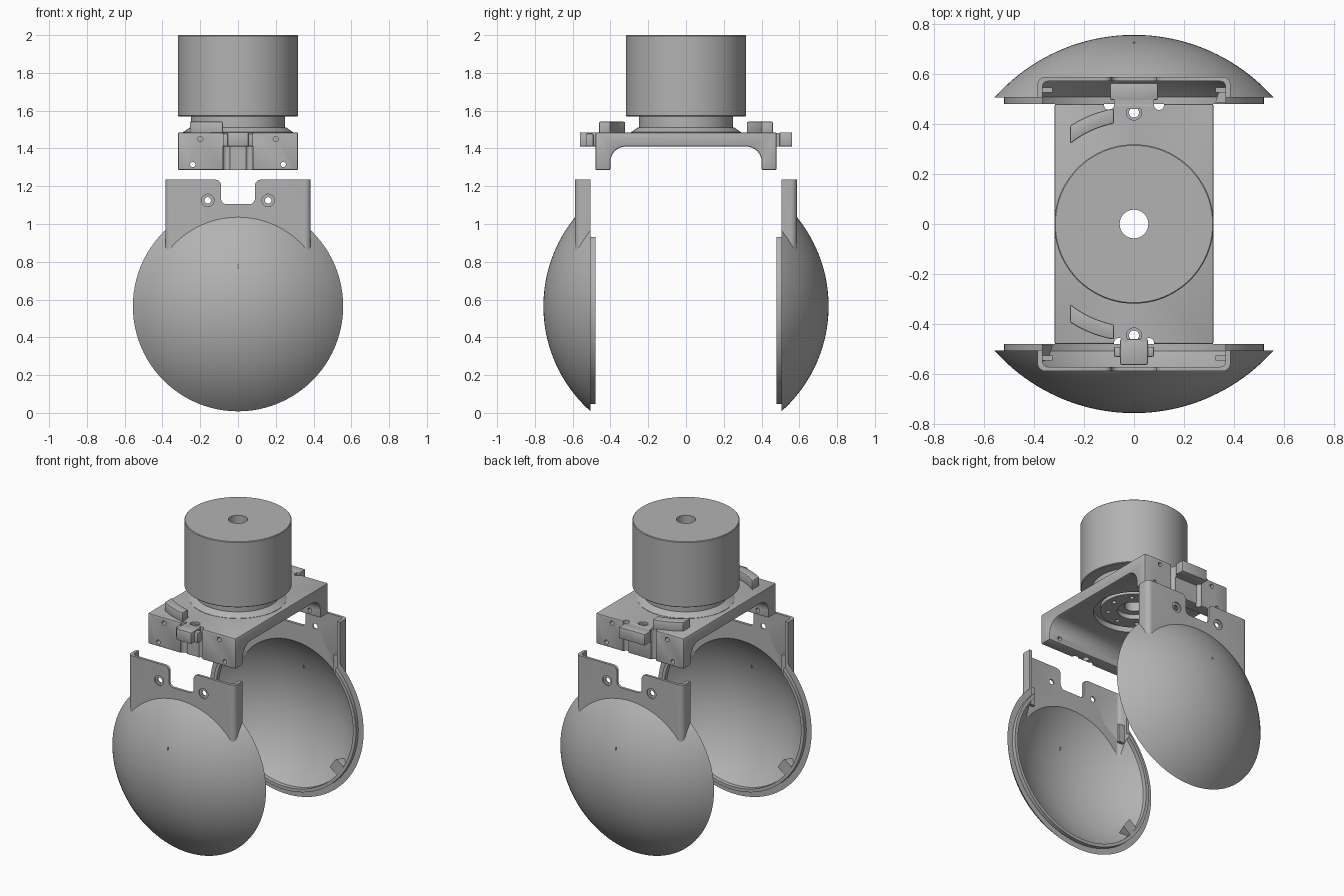
import bpy, bmesh
from math import sin, cos, pi, radians, atan2, asin
from mathutils import Matrix, Vector

if "Cube" in bpy.data.objects:
    bpy.data.objects.remove(bpy.data.objects["Cube"])

grey = bpy.data.materials.new("plain grey")
grey.use_nodes = True
COLOUR = (0.45, 0.45, 0.45, 1)
grey.diffuse_color = COLOUR
grey.node_tree.nodes["Principled BSDF"].inputs["Base Color"].default_value = COLOUR


# Helpers
def finish(name, bm):
    bmesh.ops.recalc_face_normals(bm, faces=bm.faces)
    mesh = bpy.data.meshes.new(name)
    bm.to_mesh(mesh)
    bm.free()
    mesh.materials.append(grey)
    ob = bpy.data.objects.new(name, mesh)
    bpy.context.collection.objects.link(ob)
    return ob


def box(name, x0, x1, y0, y1, z0, z1):
    bm = bmesh.new()
    bmesh.ops.create_cube(bm, size=1)
    for v in bm.verts:
        v.co = ((x0 + x1) / 2 + v.co.x * (x1 - x0), (y0 + y1) / 2 + v.co.y * (y1 - y0),
                (z0 + z1) / 2 + v.co.z * (z1 - z0))
    return finish(name, bm)


def prism(name, points, axis, low, high):
    """Extrude a closed outline along an axis; outline uses the other two axes in order."""
    def place(p):
        co = list(p)
        co.insert("xyz".index(axis), low)
        return co
    bm = bmesh.new()
    face = bm.faces.new([bm.verts.new(place(p)) for p in points])
    moved = bmesh.ops.extrude_face_region(bm, geom=[face])["geom"]
    step = [0, 0, 0]
    step["xyz".index(axis)] = high - low
    bmesh.ops.translate(bm, vec=step, verts=[g for g in moved if isinstance(g, bmesh.types.BMVert)])
    return finish(name, bm)


def disc(name, a, b, radius, axis, low, high, n=32):
    ring = [(a + radius * cos(2 * pi * i / n), b + radius * sin(2 * pi * i / n)) for i in range(n)]
    return prism(name, ring, axis, low, high)


def lathe(name, profile, matrix=Matrix(), closed=True, n=96):
    bm = bmesh.new()
    vs = [bm.verts.new((r, 0, h)) for r, h in profile]
    pairs = list(zip(vs, vs[1:] + vs[:1])) if closed else list(zip(vs, vs[1:]))
    es = [bm.edges.new(p) for p in pairs]
    bmesh.ops.spin(bm, geom=vs + es, axis=(0, 0, 1), cent=(0, 0, 0), angle=2 * pi, steps=n)
    bmesh.ops.remove_doubles(bm, verts=bm.verts, dist=1e-5)
    bm.transform(matrix)
    return finish(name, bm)


def arc(cx, cy, r, a0, a1, n):
    return [(cx + r * cos(radians(a0 + (a1 - a0) * i / n)),
             cy + r * sin(radians(a0 + (a1 - a0) * i / n))) for i in range(n + 1)]


def apply_all(ob):
    bpy.context.view_layer.objects.active = ob
    for m in list(ob.modifiers):
        bpy.ops.object.modifier_apply(modifier=m.name)


def cut(ob, *cutters):
    for c in cutters:
        m = ob.modifiers.new("cut", "BOOLEAN")
        m.operation, m.solver, m.object = "DIFFERENCE", "EXACT", c
        apply_all(ob)
        bpy.data.objects.remove(c)


def bevel(ob, width):
    m = ob.modifiers.new("bevel", "BEVEL")
    m.width, m.segments, m.limit_method, m.angle_limit = width, 2, "ANGLE", radians(40)
    apply_all(ob)


# Motor body and stepped neck, both bored through
bore = 0.057
lathe("motor_body", [(bore, 1.57), (0.314, 1.57), (0.318, 1.574), (0.318, 1.996), (0.314, 2.0), (bore, 2.0)])
neck = lathe("motor_neck", [(bore, 1.45), (0.1, 1.45), (0.1, 1.42), (0.2, 1.42), (0.2, 1.45), (0.29, 1.45),
                            (0.29, 1.487), (0.255, 1.51), (0.25, 1.51), (0.25, 1.575), (bore, 1.575)])
cut(neck, *[disc("bolt_hole", 0.155 * cos(i * pi / 4), 0.155 * sin(i * pi / 4), 0.014, "z", 1.4, 1.44, 12)
            for i in range(8)])

# Bridge bracket: flat deck with two filleted legs
half = [(0.48, 1.485), (0.48, 1.285), (0.40, 1.285)] + arc(0.32, 1.33, 0.08, 0, 90, 8)
outline = half + [(-y, z) for y, z in reversed(half)]
bracket = prism("bracket", outline, "x", -0.318, 0.318)
bevel(bracket, 0.008)
cut(bracket, disc("recess", 0, 0, 0.24, "z", 1.35, 1.445, 64), disc("bore", 0, 0, 0.11, "z", 1.3, 1.6))
for s, notch in ((-1, 0.06), (1, 0.10)):
    cut(bracket, disc("pin_hole", 0, s * 0.445, 0.02, "z", 1.2, 1.6),
        disc("pin_sink", 0, s * 0.445, 0.03, "z", 1.47, 1.6))
    for x in (-1, 1):
        y0, y1 = sorted((s * 0.38, s * 0.6))
        cut(bracket, disc("notch", x * notch, s * 0.475, 0.02, "z", 1.2, 1.6, 20),
            disc("low_hole", x * 0.24, 1.315, 0.014, "y", y0, y1, 16),
            disc("high_hole", x * 0.2, 1.45, 0.014, "y", *sorted((s * 0.44, s * 0.6)), 16))
cut(bracket, box("front_groove", -0.055, 0.055, -0.6, -0.465, 1.2, 1.41))

# Locating tabs at the bracket ends
bevel(box("front_tab_base", -0.08, 0.08, -0.53, -0.49, 1.41, 1.478), 0.006)
bevel(box("front_tab", -0.055, 0.055, -0.562, -0.46, 1.41, 1.485), 0.006)
bevel(box("back_tab", -0.095, 0.095, 0.495, 0.562, 1.41, 1.485), 0.006)
box("back_tab_stem", -0.08, 0.08, 0.46, 0.51, 1.41, 1.483)

# Curved stops on the deck
for name, sign in (("front_stop", -1), ("back_stop", 1)):
    inner, outer = arc(0, 0, 0.409, 101.3, 128.5, 8), arc(0, 0, 0.468, 123, 99.8, 8)
    stop = prism(name, [(x, sign * y) for x, y in inner + outer], "z", 1.47, 1.542)
    bevel(stop, 0.006)

# Gripper shells, made at the back and turned for the front
R_OUT, R_IN, CY, CZ = 0.745, 0.703, 0.01, 0.565
TURN = Matrix.Translation((0, CY, CZ)) @ Matrix.Rotation(-pi / 2, 4, "X")
RIM = 0.505 - CY


def cap(radius, n=20):
    """Arc of a spherical cap from pole to rim plane."""
    end = pi / 2 - asin(RIM / radius)
    return [(radius * sin(end * i / n), radius * cos(end * i / n)) for i in range(n + 1)]


def make_shell(side, spin):
    parts = []
    dome = lathe(side + "_dome", cap(R_OUT) + cap(R_IN)[::-1], TURN, closed=False)
    cut(dome, box("opening", -0.365, 0.365, 0.4, 0.57, 0.75, 1.3),
        box("slit", -0.003, 0.003, 0.6, 0.8, 0.765, 0.785))
    parts.append(dome)

    # Channel-shaped mounting plate with rounded corners
    right = [(0.365, 0.505), (0.385, 0.505)] + arc(0.355, 0.557, 0.03, 0, 90, 6)
    left = [(-x, y) for x, y in reversed(right)]
    inside = arc(-0.345, 0.55, 0.02, 180, 90, 4) + arc(0.345, 0.55, 0.02, 90, 0, 4)
    plate = prism(side + "_mount_plate", right + left + inside, "z", 0.7, 1.235)
    slot = arc(0.06, 1.135, 0.03, -90, 0, 5) + arc(0.12, 1.205, 0.03, 180, 90, 5) + [(0.12, 1.3)]
    slot = slot + [(-x, z) for x, z in reversed(slot)]
    cut(plate, lathe("cavity", [(R_IN * sin(pi * i / 40), R_IN * cos(pi * i / 40)) for i in range(41)],
                     TURN, closed=False),
        prism("slot", slot, "y", 0.54, 0.7))
    for x in (-0.16, 0.16):
        cut(plate, disc("screw_hole", x, 1.125, 0.017, "y", 0.5, 0.7, 24),
            disc("screw_sink", x, 1.125, 0.033, "y", 0.579, 0.7, 24))
    parts.append(plate)

    # Raised lip around the rim, open below the plate
    lip = lathe(side + "_lip", [(0.497, 0.47), (0.518, 0.47), (0.518, 0.5), (0.497, 0.5)], TURN)
    cut(lip, box("lip_gap", -0.365, 0.365, 0.4, 0.6, 0.7, 1.3))
    parts.append(lip)

    # Small ribs beside the walls and one wedge clip inside the bowl
    for x in (-1, 1):
        x0, x1 = sorted((x * 0.325, x * 0.37))
        parts.append(box(side + "_wall_rib", x0, x1, 0.525, 0.545, 0.88, 1.0))
    clip = prism(side + "_clip", [(0.43, 0.485), (0.5, 0.485), (0.5, 0.56), (0.46, 0.56)], "z", -0.04, 0.04)
    clip.data.transform(Matrix.Translation((0, 0, CZ)) @ Matrix.Rotation(radians(36), 4, "Y"))
    parts.append(clip)
    for ob in parts:
        ob.data.transform(Matrix.Rotation(spin, 4, "Z"))


make_shell("back", 0)
make_shell("front", pi)

# Smooth round surfaces, keep hard edges
bpy.ops.object.select_all(action="DESELECT")
for ob in bpy.context.collection.objects:
    if ob.type == "MESH" and grey.name in ob.data.materials:
        ob.select_set(True)
        bpy.context.view_layer.objects.active = ob
bpy.ops.object.shade_smooth_by_angle(angle=radians(30))
